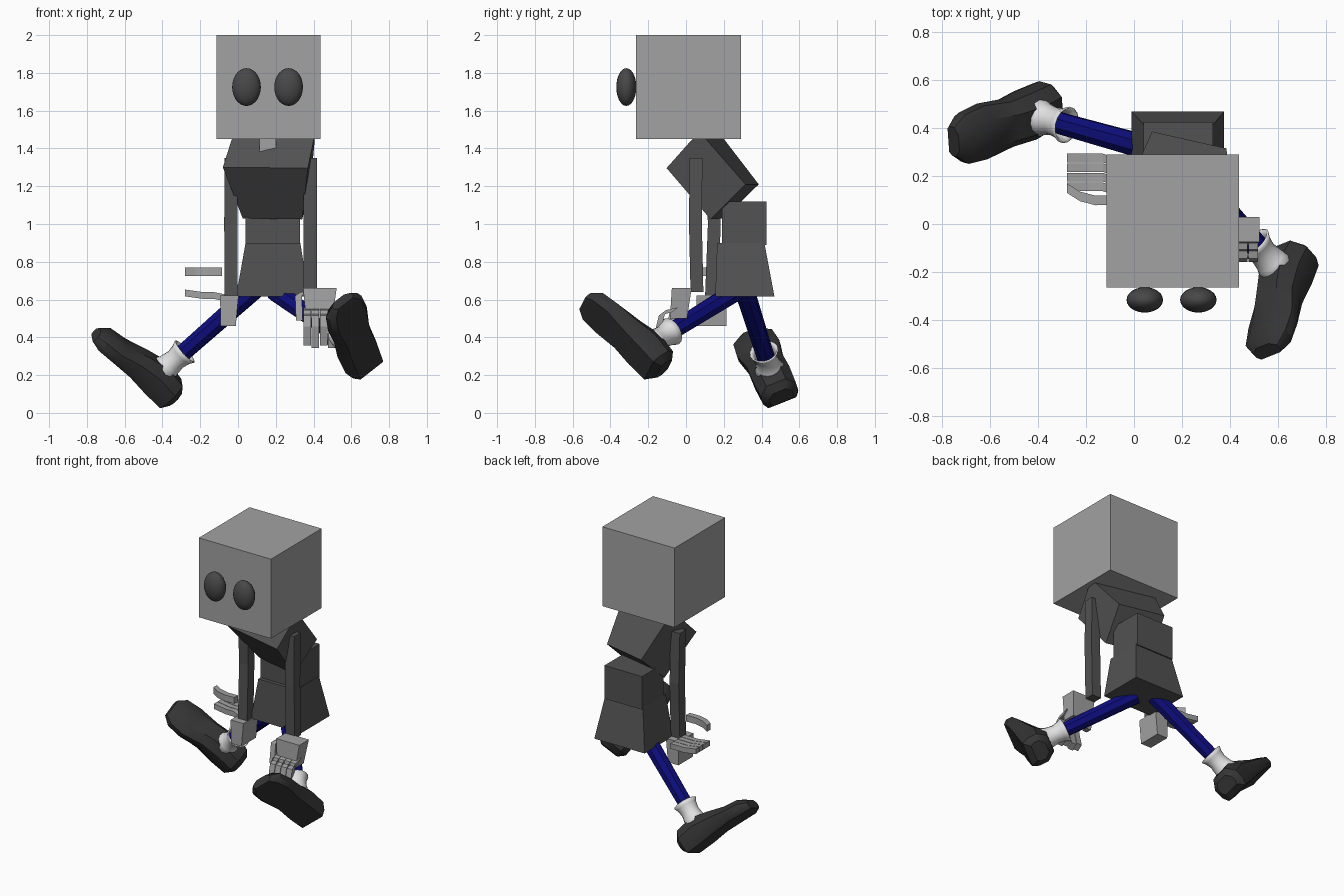
import bpy
import bmesh
from math import cos, sin, pi, radians
from mathutils import Vector

if "Cube" in bpy.data.objects:
    bpy.data.objects.remove(bpy.data.objects["Cube"])


def material(name, r, g, b):
    m = bpy.data.materials.new(name)
    m.use_nodes = True
    m.diffuse_color = (r, g, b, 1)
    bsdf = m.node_tree.nodes["Principled BSDF"]
    bsdf.inputs["Base Color"].default_value = (r, g, b, 1)
    bsdf.inputs["Roughness"].default_value = 0.8
    return m


SKIN = material("mid grey", 0.36, 0.36, 0.36)
CLOTH = material("dark grey", 0.085, 0.085, 0.085)
EYE = material("eye charcoal", 0.065, 0.065, 0.065)
SHOE = material("shoe black", 0.035, 0.035, 0.035)
DENIM = material("navy blue", 0.004, 0.004, 0.2)
SOCK = material("sock white", 0.75, 0.75, 0.75)


def finish(name, bm, mat, smooth=None):
    bmesh.ops.recalc_face_normals(bm, faces=bm.faces)
    mesh = bpy.data.meshes.new(name)
    bm.to_mesh(mesh)
    bm.free()
    mesh.materials.append(mat)
    if smooth:
        mesh.shade_smooth()
        mesh.set_sharp_from_angle(angle=radians(smooth))
    ob = bpy.data.objects.new(name, mesh)
    bpy.context.collection.objects.link(ob)
    return ob


def loft(name, rings, mat, caps=True, smooth=None):
    """Skin a list of equal rings of points, closing both ends."""
    bm = bmesh.new()
    loops = [[bm.verts.new(p) for p in ring] for ring in rings]
    for a, b in zip(loops, loops[1:]):
        n = len(a)
        for i in range(n):
            j = (i + 1) % n
            bm.faces.new((a[i], a[j], b[j], b[i]))
    if caps:
        bm.faces.new(loops[0])
        bm.faces.new(loops[-1])
    return finish(name, bm, mat, smooth)


def rect(x0, x1, y0, y1, z):
    return [(x0, y0, z), (x1, y0, z), (x1, y1, z), (x0, y1, z)]


def box(name, x, y, z, mat):
    return loft(name, [rect(*x, *y, h) for h in z], mat)


def bar(name, path, half_u, u, half_v, v, mat):
    """Square bar whose section is spanned by u and v along a path."""
    u, v = Vector(u) * half_u, Vector(v) * half_v
    rings = [[Vector(p) - u - v, Vector(p) + u - v,
              Vector(p) + u + v, Vector(p) - u + v] for p in path]
    return loft(name, rings, mat)


X, Y, Z = (1, 0, 0), (0, 1, 0), (0, 0, 1)

# Head, eyes and neck
box("head", (-0.115, 0.438), (-0.265, 0.29), (1.45, 2.0), SKIN)
box("neck", (0.115, 0.2), (0.035, 0.12), (1.38, 1.48), SKIN)
for side, x in (("right", 0.045), ("left", 0.268)):
    bm = bmesh.new()
    bmesh.ops.create_uvsphere(bm, u_segments=24, v_segments=14, radius=1)
    for vert in bm.verts:
        vert.co = (x + vert.co.x * 0.076, -0.316 + vert.co.y * 0.053, 1.725 + vert.co.z * 0.1)
    finish(side + "_eye", bm, EYE, 60)

# Chest: tapered block pitched forward and turned a little
loft("chest", [
    [(-0.08, 0.0, 1.3), (0.37, -0.103, 1.296), (0.41, 0.07, 1.49), (-0.02, 0.17, 1.49)],
    [(0.025, 0.2, 1.03), (0.34, 0.13, 1.025), (0.385, 0.315, 1.21), (0.075, 0.385, 1.21)],
], CLOTH)

# Waist and hips
box("waist", (0.04, 0.328), (0.19, 0.425), (0.89, 1.12), CLOTH)
loft("hips", [rect(-0.01, 0.375, 0.155, 0.468, 0.617),
              rect(0.04, 0.33, 0.165, 0.415, 0.9)], CLOTH)

# Arms
bar("left_arm", [(0.383, 0.053, 1.35), (0.383, 0.05, 1.0), (0.383, 0.058, 0.64)],
    0.035, X, 0.034, Y, CLOTH)
bar("right_arm", [(-0.036, 0.135, 1.35), (-0.038, 0.15, 1.0), (-0.036, 0.135, 0.617)],
    0.035, X, 0.034, Y, CLOTH)

# Left hand: palm, hanging fingers and thumb
loft("left_palm", [rect(0.36, 0.5, -0.085, 0.005, 0.5),
                   rect(0.345, 0.522, -0.075, 0.03, 0.66)], SKIN)
for i in range(4):
    x = 0.367 + i * 0.043
    drop = 0.37 - 0.012 * (i % 2)
    bar(f"left_finger_{i}", [(x, -0.06, 0.545), (x, -0.125, 0.53), (x, -0.14, 0.47), (x, -0.115, drop)],
        0.02, X, 0.023, (0, 0.8, 0.6), SKIN)
bar("left_thumb", [(0.35, -0.03, 0.64), (0.32, -0.05, 0.62), (0.325, -0.075, 0.49)],
    0.018, X, 0.02, Y, SKIN)

# Right hand: palm, outstretched fingers and raised thumb
loft("right_palm", [rect(-0.092, -0.012, 0.055, 0.215, 0.46),
                    rect(-0.095, 0.003, 0.055, 0.215, 0.622)], SKIN)
for i in range(4):
    y = 0.155 + i * 0.04
    bar(f"right_finger_{i}", [(-0.07, y - 0.02, 0.61), (-0.13, y, 0.622), (-0.19, y, 0.622), (-0.28, y, 0.635)],
        0.018, Y, 0.018, Z, SKIN)
bar("right_thumb", [(-0.085, 0.1, 0.748), (-0.16, 0.098, 0.748), (-0.225, 0.115, 0.748), (-0.28, 0.15, 0.748)],
    0.02, Y, 0.022, Z, SKIN)


# Legs: trouser tube, flared sock and shoe share one frame per side
# Shoe sections: distance forward, half width, top and sole below the ankle
SHOE_SECTIONS = (
    (-0.155, 0.065, 0.08, 0.17),
    (-0.12, 0.1, 0.045, 0.21),
    (0.0, 0.105, 0.03, 0.21),
    (0.12, 0.1, 0.06, 0.205),
    (0.25, 0.12, 0.105, 0.21),
    (0.35, 0.11, 0.12, 0.22),
    (0.4, 0.065, 0.155, 0.215),
)
SOCK_PROFILE = ((-0.085, 0.078), (-0.06, 0.066), (-0.02, 0.058), (0.03, 0.066), (0.07, 0.085))
SHOE_OUTLINE = ((-1, 0.75), (-0.8, 1), (0.8, 1), (1, 0.75), (1, 0.35), (0.55, 0), (-0.55, 0), (-1, 0.35))


def leg(side, hip, ankle, toe):
    hip, ankle, forward = Vector(hip), Vector(ankle), Vector(toe)
    down = (ankle - hip).normalized()
    forward = (forward - down * forward.dot(down)).normalized()
    across = down.cross(forward)

    def ring(centre, r, n):
        return [centre + (forward * cos(2 * pi * i / n) + across * sin(2 * pi * i / n)) * r
                for i in range(n)]

    loft(side + "_leg", [ring(hip, 0.054, 8), ring(ankle, 0.047, 8)], DENIM)
    sock = loft(side + "_sock", [ring(ankle + down * t, r, 16) for t, r in SOCK_PROFILE],
                SOCK, caps=False, smooth=50)
    wall = sock.modifiers.new("wall", "SOLIDIFY")
    wall.thickness = 0.008
    rings = []
    for a, w, top, sole in SHOE_SECTIONS:
        rings.append([ankle + forward * a + across * (u * w) + down * (top + (sole - top) * v)
                      for u, v in SHOE_OUTLINE])
    loft(side + "_shoe", rings, SHOE, smooth=35)


leg("right", (0.12, 0.3, 0.68), (-0.345, 0.43, 0.27), (-0.68, -0.31, 0.66))
leg("left", (0.2, 0.26, 0.64), (0.55, -0.135, 0.395), (-0.29, -0.65, 0.7))
